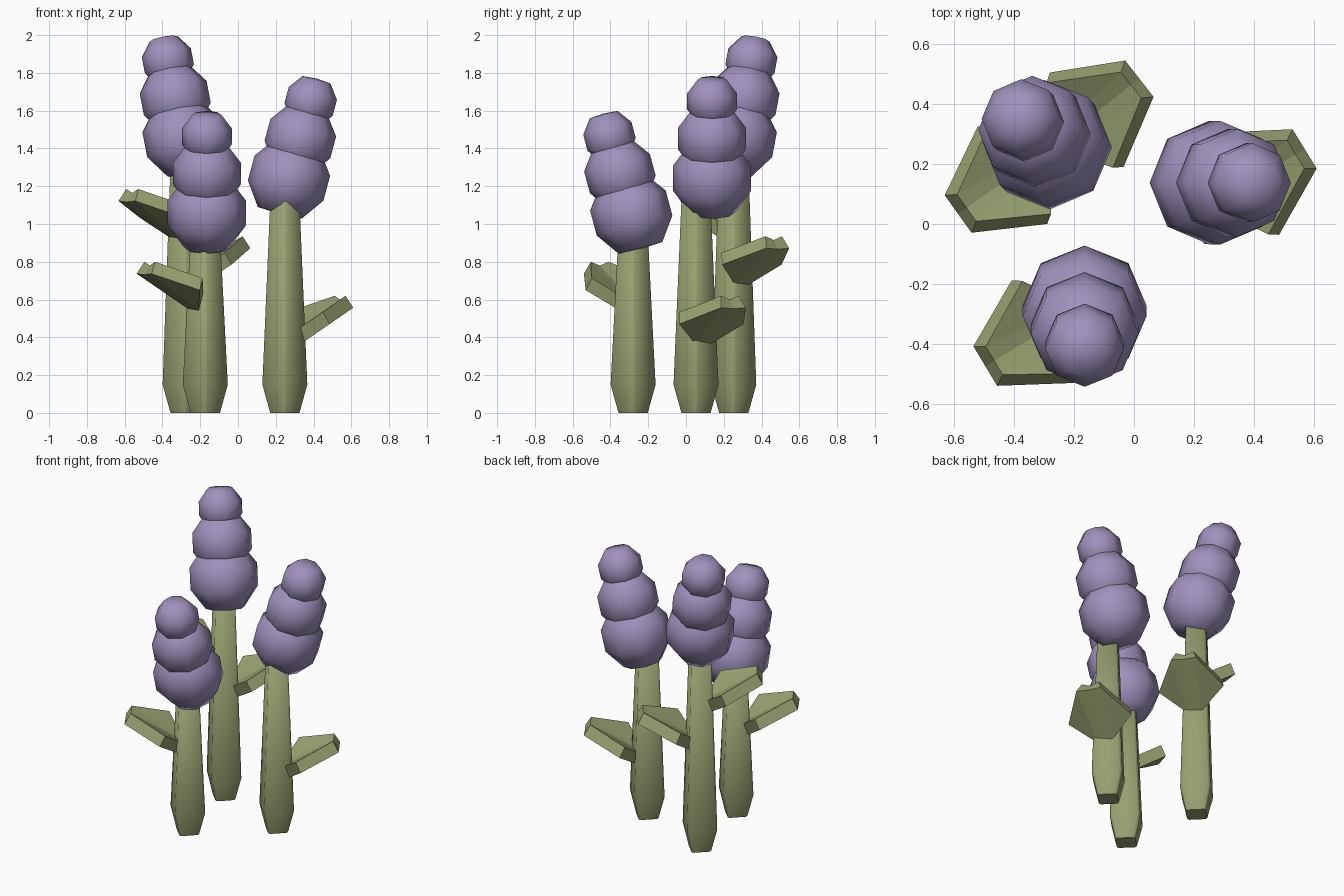
import bpy, bmesh, math
from mathutils import Vector, Matrix

cube = bpy.data.objects.get("Cube")
if cube:
    bpy.data.objects.remove(cube)


def material(name, colour):
    mat = bpy.data.materials.new(name)
    mat.use_nodes = True
    mat.diffuse_color = (*colour, 1)
    bsdf = next(n for n in mat.node_tree.nodes if n.type == 'BSDF_PRINCIPLED')
    bsdf.inputs["Base Color"].default_value = (*colour, 1)
    bsdf.inputs["Roughness"].default_value = 0.9
    return mat


purple = material("lavender_purple", (0.35, 0.285, 0.51))
green = material("sage_green", (0.31, 0.355, 0.165))


def make_object(name, bm, mat, smooth):
    bmesh.ops.recalc_face_normals(bm, faces=bm.faces)
    for face in bm.faces:
        face.smooth = smooth
    mesh = bpy.data.meshes.new(name)
    bm.to_mesh(mesh)
    bm.free()
    mesh.materials.append(mat)
    obj = bpy.data.objects.new(name, mesh)
    bpy.context.collection.objects.link(obj)
    return obj


def loft(loops):
    """Skin a stack of equal-sized point loops and cap both ends."""
    bm = bmesh.new()
    rings = [[bm.verts.new(p) for p in loop] for loop in loops]
    for low, high in zip(rings, rings[1:]):
        for i in range(len(low)):
            j = (i + 1) % len(low)
            bm.faces.new((low[i], low[j], high[j], high[i]))
    bm.faces.new(rings[0][::-1])
    bm.faces.new(rings[-1])
    return bm


def add_stem(name, x, y, top):
    # chamfered diamond section, tapering up from a low bulge
    loops = []
    for z, r in ((0, 0.0775), (0.15, 0.119), (top, 0.072)):
        loop = []
        for k in range(4):
            turn = Matrix.Rotation(k * math.pi / 2, 3, 'Z')
            for side in (-1, 1):
                loop.append(turn @ Vector((r, side * r * 0.1, 0)) + Vector((x, y, z)))
        loops.append(loop)
    bm = loft(loops)
    # keep the foot crisp
    for edge in bm.edges:
        if all(v.co.z < 0.01 for v in edge.verts):
            edge.smooth = False
    make_object(name, bm, green, True)


def add_blossom(name, centre, radius, tilt):
    # eight-sided squat ball with blunt ends
    profile = ((0.58, -0.92), (1, -0.33), (1, 0.33), (0.58, 0.9))
    loops = [[(radius * r * math.cos(k * math.pi / 4),
               radius * r * math.sin(k * math.pi / 4), radius * h)
              for k in range(8)] for r, h in profile]
    bm = loft(loops)
    caps = [f for f in bm.faces if len(f.verts) == 8]
    for cap in caps:
        end = math.copysign(radius * 0.95, cap.calc_center_median().z)
        centre_vert = bmesh.ops.poke(bm, faces=[cap])["verts"][0]
        centre_vert.co.z = end
    bm.transform(Matrix.Translation(centre) @ tilt)
    make_object(name, bm, purple, True)


def add_leaf(name, x, y, heading, lift):
    # cupped slab: low base at the stem, raised side corners, notched tip
    lower = ((0.065, 0.04, 0.54), (0.155, 0.2, 0.65), (0.378, 0.077, 0.737))
    upper = ((0.03, 0.03, 0.605), (0.125, 0.18, 0.713), (0.343, 0.055, 0.8))
    bm = bmesh.new()
    rims = []
    for corners, notch in ((lower, 0.005), (upper, 0.02)):
        base, side, tip = corners
        left = [bm.verts.new(p) for p in corners]
        right = [bm.verts.new((d, -w, z)) for d, w, z in corners]
        base_mid = bm.verts.new((base[0], 0, base[2]))
        tip_mid = bm.verts.new((tip[0], 0, tip[2] - notch))
        for half in (left, right):
            bm.faces.new(half)
            bm.faces.new((half[0], half[2], tip_mid, base_mid))
        rims.append([base_mid] + left + [tip_mid] + right[::-1])
    low, high = rims
    for i in range(len(low)):
        j = (i + 1) % len(low)
        bm.faces.new((low[i], low[j], high[j], high[i]))
    bm.transform(Matrix.Translation((x, y, lift))
                 @ Matrix.Rotation(math.radians(heading), 4, 'Z'))
    make_object(name, bm, green, False)


def add_flower(name, stem, head, lean, lift, leaves):
    direction = math.radians(lean)
    out = Vector((math.cos(direction), math.sin(direction), 0))
    tilt = Matrix.Rotation(math.radians(15), 4, Vector((-out.y, out.x, 0)))
    add_stem(name + "_stem", *stem, lift + 1.06)
    for part, radius, shift, z in (("lower", 0.207, 0, 1.058),
                                   ("middle", 0.18, 0.06, 1.267),
                                   ("upper", 0.132, 0.115, 1.464)):
        centre = Vector((*head, z + lift)) + out * shift
        add_blossom(f"{name}_{part}_blossom", centre, radius, tilt)
    for i, (heading, height) in enumerate(leaves):
        add_leaf(f"{name}_leaf_{i + 1}", *stem, heading, height)


add_flower("short_flower", (-0.173, -0.28), (-0.165, -0.29), -90, 0, [(211, 0)])
add_flower("medium_flower", (0.248, 0.053), (0.27, 0.138), 0, 0.185, [(31.6, -0.18)])
add_flower("tall_flower", (-0.28, 0.253), (-0.29, 0.265), 135, 0.4,
           [(215.5, 0.385), (38, 0.135)])
